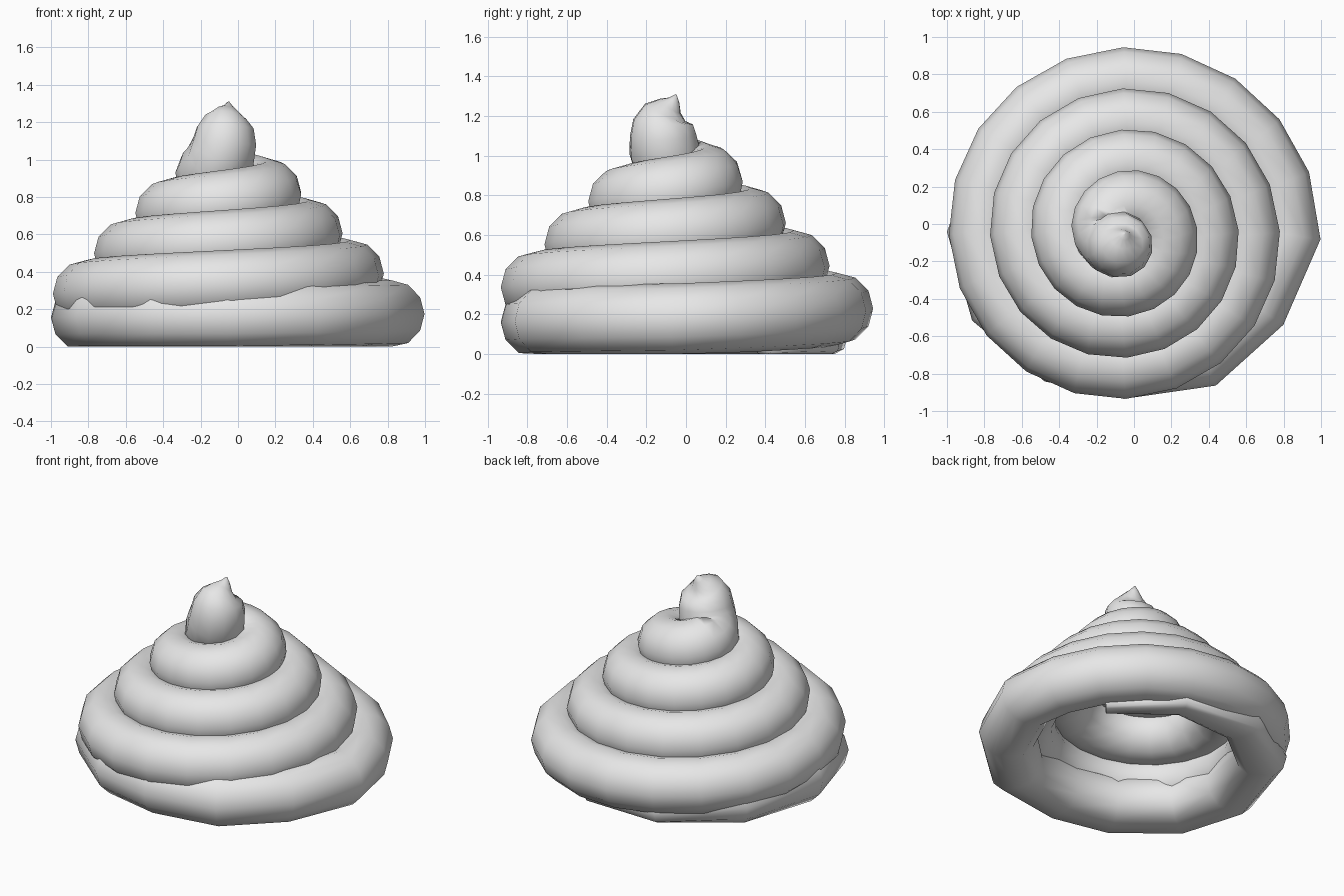
import bpy, bmesh, math
from mathutils import Vector

cube = bpy.data.objects.get("Cube")
if cube:
    bpy.data.objects.remove(cube, do_unlink=True)

SIDES = 12
AXIS = Vector((-0.05, -0.05, 0))
TUBE = 0.18


def radial(turn):
    a = turn * math.tau
    return Vector((math.cos(a), math.sin(a), 0))


def ring_spec(turn, outer, z, r):
    """Centre, outward direction and radius for a ring given its outer reach."""
    out = radial(turn)
    return AXIS + out * (outer - r) + Vector((0, 0, z)), out, r


# Tapered tail tucked under the bottom coil: turn, outer reach, height, radius
tail = [(-1.9, 0.80, 0.03, 0.05), (-1.8, 0.87, 0.06, 0.09),
        (-1.7, 0.91, 0.09, 0.13), (-1.6, 0.94, 0.13, 0.16),
        (-1.5, 0.95, 0.155, TUBE), (-1.42, 0.94, 0.16, TUBE),
        (-1.33, 0.90, 0.16, TUBE), (-1.25, 0.885, 0.16, TUBE),
        (-1.16, 0.95, 0.165, TUBE), (-1.08, 0.98, 0.17, TUBE)]
rings = [ring_spec(*p) for p in tail]

# Rising coil that closes in evenly on the axis
for i in range(71):
    t = -1 + i / 20
    rings.append(ring_spec(t, 0.83 - 0.22 * t, 0.39 + 0.215 * t, TUBE))

# Crown that turns upward and pinches to a point: x, y, z, radius
crown = [(-0.115, -0.09, 0.97, 0.18), (-0.085, -0.11, 1.03, 0.18),
         (-0.07, -0.115, 1.10, 0.172), (-0.068, -0.115, 1.17, 0.155),
         (-0.065, -0.105, 1.215, 0.115), (-0.058, -0.08, 1.25, 0.065),
         (-0.052, -0.06, 1.28, 0.03), (-0.05, -0.05, 1.31, 0.003)]
rings += [(Vector(p[:3]), radial(2.55), p[3]) for p in crown]

# Skin the rings into one tube, resting flat on the ground
bm = bmesh.new()
loops = []
for i, (c, out, r) in enumerate(rings):
    ahead = rings[min(i + 1, len(rings) - 1)][0]
    behind = rings[max(i - 1, 0)][0]
    tangent = (ahead - behind).normalized()
    side = (out - tangent * out.dot(tangent)).normalized()
    up = side.cross(tangent)
    loop = []
    for k in range(SIDES):
        a = k / SIDES * math.tau
        p = c + (side * math.cos(a) + up * math.sin(a)) * r
        p.z = max(p.z, 0)
        loop.append(bm.verts.new(p))
    loops.append(loop)
for a, b in zip(loops, loops[1:]):
    for k in range(SIDES):
        n = (k + 1) % SIDES
        bm.faces.new((a[k], a[n], b[n], b[k]))
bm.faces.new(loops[0])
bm.faces.new(loops[-1])
bmesh.ops.recalc_face_normals(bm, faces=bm.faces)

mesh = bpy.data.meshes.new("swirl_coil")
bm.to_mesh(mesh)
bm.free()
mesh.polygons.foreach_set("use_smooth", [True] * len(mesh.polygons))

# Single plain grey
grey = bpy.data.materials.new("light_grey")
grey.use_nodes = True
colour = (0.8, 0.8, 0.8, 1)
grey.diffuse_color = colour
grey.node_tree.nodes["Principled BSDF"].inputs["Base Color"].default_value = colour
mesh.materials.append(grey)

swirl = bpy.data.objects.new("swirl_coil", mesh)
bpy.context.collection.objects.link(swirl)
